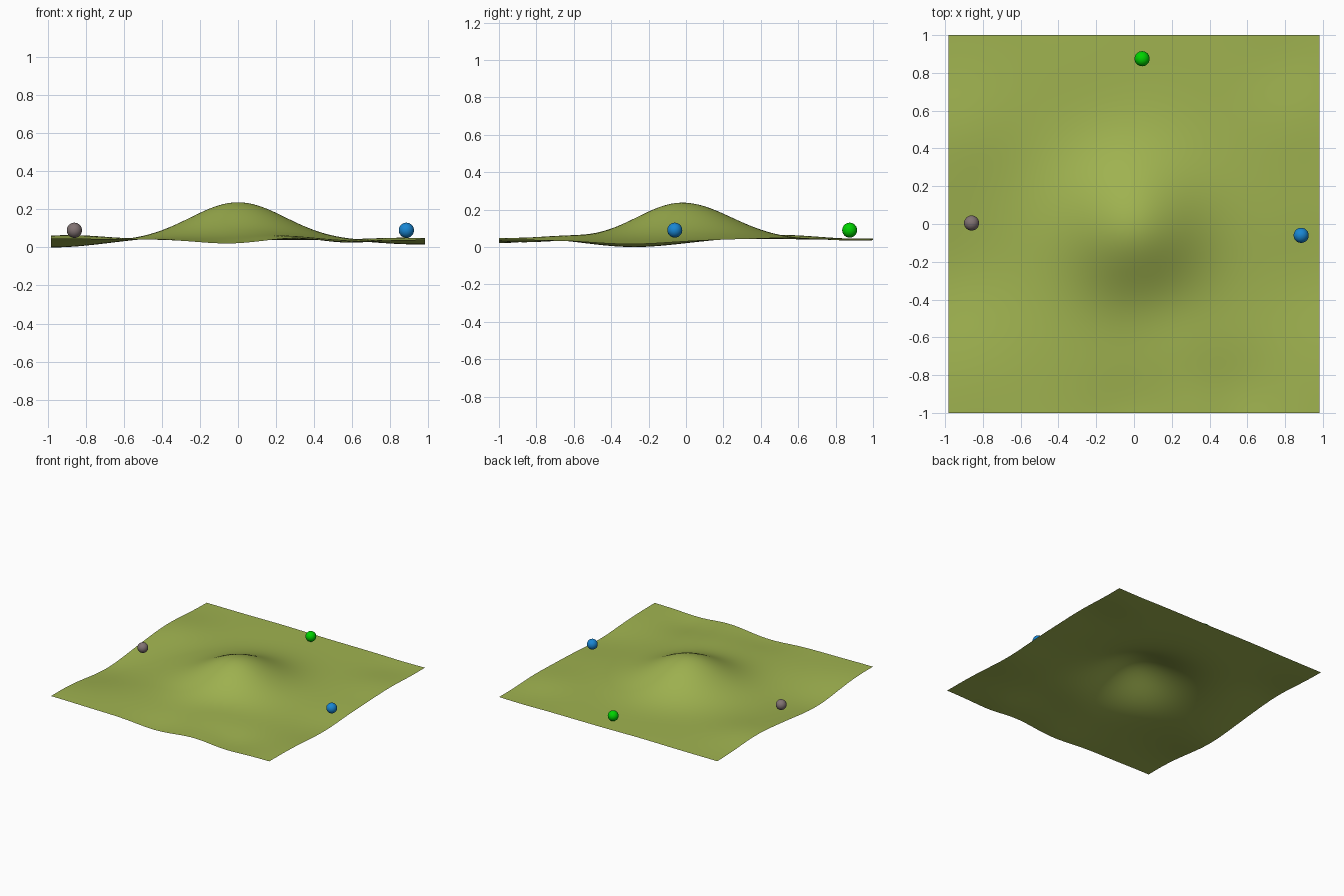
import bpy, bmesh
from math import exp

if "Cube" in bpy.data.objects:
    bpy.data.objects.remove(bpy.data.objects["Cube"])

def material(name, rgb):
    m = bpy.data.materials.new(name)
    m.diffuse_color = (*rgb, 1)
    m.use_nodes = True
    m.node_tree.nodes["Principled BSDF"].inputs["Base Color"].default_value = m.diffuse_color
    return m

# Gentle ground swells: x, y, height, radius
SWELLS = [
    (-0.98, -0.28, -0.040, 0.24), (-0.88, 0.50, 0.025, 0.20),
    (-0.95, -0.85, 0.008, 0.20), (-0.05, -1.00, -0.020, 0.16),
    (0.24, -0.66, 0.020, 0.17), (0.55, -0.88, -0.018, 0.15),
    (0.35, -1.00, 0.012, 0.14), (0.95, -0.30, -0.024, 0.22),
    (0.85, 0.55, 0.012, 0.18), (-0.45, -0.65, 0.006, 0.20),
    (0.80, 0.85, -0.008, 0.15), (-0.30, 0.85, 0.006, 0.20),
]

def height(x, y):
    # central hill, a little longer on the back side
    sy = 0.265 if y > -0.02 else 0.245
    q = (x / 0.25) ** 2 + ((y + 0.02) / sy) ** 2
    z = 0.047 + 0.205 * exp(-q / 2) - 0.009 * exp(-q / 9)
    for cx, cy, h, r in SWELLS:
        z += h * exp(-((x - cx) ** 2 + (y - cy) ** 2) / (2 * r * r))
    return z

# Rolling ground sheet with a hill
bm = bmesh.new()
bmesh.ops.create_grid(bm, x_segments=80, y_segments=80, size=1)
for v in bm.verts:
    v.co.x *= 0.982
    v.co.z = height(v.co.x, v.co.y)
low = min(v.co.z for v in bm.verts)
for v in bm.verts:
    v.co.z -= low
for f in bm.faces:
    f.smooth = True
mesh = bpy.data.meshes.new("ground")
bm.to_mesh(mesh)
bm.free()
ground = bpy.data.objects.new("ground", mesh)
bpy.context.collection.objects.link(ground)
mesh.materials.append(material("grass", (0.35, 0.45, 0.08)))

# Three small marker balls around the hill
for name, x, y, rgb in [
    ("grey_ball", -0.86, 0.005, (0.22, 0.17, 0.17)),
    ("blue_ball", 0.885, -0.06, (0.01, 0.24, 0.65)),
    ("green_ball", 0.043, 0.875, (0.0, 0.65, 0.0)),
]:
    bpy.ops.mesh.primitive_uv_sphere_add(segments=32, ring_count=16, radius=0.04, location=(x, y, 0.09))
    ball = bpy.context.object
    ball.name = name
    bpy.ops.object.shade_smooth()
    ball.data.materials.append(material(name + "_paint", rgb))
